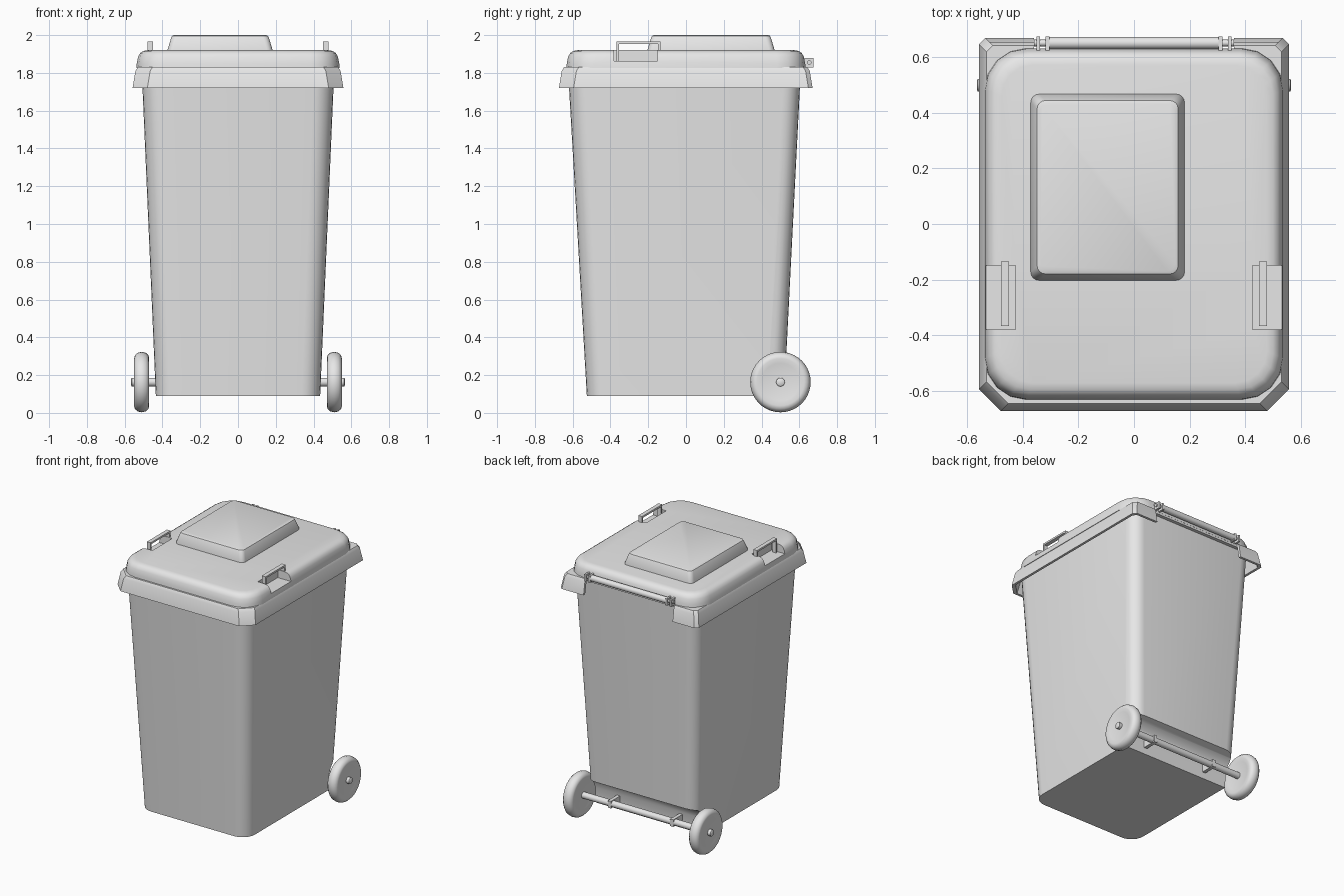
import bpy, bmesh, math
from mathutils import Matrix, Vector

cube = bpy.data.objects.get("Cube")
if cube:
    bpy.data.objects.remove(cube, do_unlink=True)

grey = bpy.data.materials.new("plain grey plastic")
grey.use_nodes = True
grey.diffuse_color = (0.8, 0.8, 0.8, 1)
grey.node_tree.nodes["Principled BSDF"].inputs["Base Color"].default_value = (0.8, 0.8, 0.8, 1)


def finish(bm, name):
    bmesh.ops.recalc_face_normals(bm, faces=bm.faces)
    mesh = bpy.data.meshes.new(name)
    bm.to_mesh(mesh)
    bm.free()
    mesh.materials.append(grey)
    obj = bpy.data.objects.new(name, mesh)
    bpy.context.collection.objects.link(obj)
    return obj


def activate(obj):
    bpy.ops.object.select_all(action="DESELECT")
    obj.select_set(True)
    bpy.context.view_layer.objects.active = obj


def smooth(obj, angle=40):
    activate(obj)
    bpy.ops.object.shade_smooth_by_angle(angle=math.radians(angle))


def cut(obj, cutter):
    cutter.hide_render = True
    mod = obj.modifiers.new("cut", "BOOLEAN")
    mod.operation = "DIFFERENCE"
    mod.object = cutter
    activate(obj)
    bpy.ops.object.modifier_apply(modifier=mod.name)
    bpy.data.objects.remove(cutter, do_unlink=True)


def outline(x0, x1, y0, y1, front_r, back_r, steps, z):
    """Rounded rectangle with separate front and back corner radii."""
    corners = [(x1 - back_r, y1 - back_r, back_r), (x0 + back_r, y1 - back_r, back_r),
               (x0 + front_r, y0 + front_r, front_r), (x1 - front_r, y0 + front_r, front_r)]
    pts = []
    for i, (cx, cy, r) in enumerate(corners):
        for k in range(steps + 1):
            a = math.pi / 2 * (i + k / steps)
            pts.append(Vector((cx + r * math.cos(a), cy + r * math.sin(a), z)))
    return pts


def loft(name, rings, closed=False):
    """Skin a stack of outlines; closed joins the last ring to the first."""
    bm = bmesh.new()
    loops = [[bm.verts.new(p) for p in ring] for ring in rings]
    n = len(loops[0])
    pairs = list(zip(loops, loops[1:]))
    if closed:
        pairs.append((loops[-1], loops[0]))
    else:
        bm.faces.new(loops[0])
        bm.faces.new(loops[-1])
    for a, b in pairs:
        for i in range(n):
            j = (i + 1) % n
            bm.faces.new((a[i], a[j], b[j], b[i]))
    return finish(bm, name)


def box(name, x, y, z):
    bm = bmesh.new()
    bmesh.ops.create_cube(bm, size=1)
    for v in bm.verts:
        v.co = [lo + (c + 0.5) * (hi - lo) for c, (lo, hi) in zip(v.co, (x, y, z))]
    return finish(bm, name)


def lathe_x(name, profile, centre, steps=32):
    """Closed solid turned about the x axis from (x, radius) pairs."""
    rings = []
    for x, r in profile:
        rings.append([Vector((x, r * math.cos(2 * math.pi * i / steps),
                              r * math.sin(2 * math.pi * i / steps))) + Vector(centre)
                      for i in range(steps)])
    obj = loft(name, rings)
    smooth(obj)
    return obj


# Tapered body with rounded corners
body = loft("body", [
    outline(-0.435, 0.435, -0.525, 0.52, 0.1, 0.09, 6, 0.09),
    outline(-0.51, 0.51, -0.625, 0.608, 0.11, 0.09, 6, 1.82)])

# Axle recess across the lower back
recess = [(0.42, 0), (0.42, 0.2), (0.44, 0.25), (0.48, 0.285), (0.56, 0.31), (0.8, 0.31), (0.8, 0)]
cut(body, loft("recess_cutter", [[Vector((x, y, z)) for y, z in recess] for x in (-0.7, 0.7)]))
smooth(body)

# Overhanging rim skirt, hollow underneath, chamfered at the front
rim_section = [(0.015, 1.81), (0.027, 1.83), (0.11, 1.83), (0.11, 1.81), (0.035, 1.81), (0.018, 1.72), (0, 1.72)]
rim = loft("rim", [outline(-0.558 + d, 0.558 - d, -0.673 + d, 0.67 - d,
                           0.078, 0.022, 1, z) for d, z in rim_section], closed=True)
cut(rim, box("hinge_gap_cutter", (-0.36, 0.36), (0.632, 0.8), (1.6, 1.95)))
smooth(rim, 30)

# Domed lid
lid_section = [(0, 1.825), (0.002, 1.85), (0.009, 1.885), (0.02, 1.905), (0.037, 1.916), (0.06, 1.92)]
lid = loft("lid", [outline(-0.538 + d, 0.538 - d, -0.633 + d, 0.633 - d,
                           0.15 - d * 0.6, 0.15 - d * 0.6, 4, z) for d, z in lid_section])
for s in (-1, 1):
    cut(lid, box("grip_cutter", sorted((s * 0.427, s * 0.7)), (-0.38, -0.15), (1.862, 2.1)))
smooth(lid)

# Raised off-centre panel on the lid
panel_section = [(0, 1.91), (0, 1.925), (0.018, 1.985), (0.023, 1.996), (0.033, 2.0)]
panel = loft("lid_panel", [outline(-0.372 + d, 0.182 - d, -0.203 + d, 0.468 - d,
                                   0.03, 0.03, 4, z) for d, z in panel_section])
smooth(panel)

for s, side in ((1, "left"), (-1, "right")):
    # Lid grip: a rail on two legs over the cut-out
    gx = sorted((s * 0.45, s * 0.48))
    box(side + "_grip_rail", gx, (-0.368, -0.135), (1.952, 1.965))
    box(side + "_grip_front_leg", gx, (-0.368, -0.356), (1.86, 1.953))
    box(side + "_grip_back_leg", gx, (-0.147, -0.135), (1.86, 1.953))

    # Wheel with a rounded tyre
    half = [(0.03, 0.02), (0.034, 0.1), (0.04, 0.125), (0.036, 0.142), (0.022, 0.155)]
    tyre = [(-x, r) for x, r in half] + [(0, 0.16)] + half[::-1]
    lathe_x(side + "_wheel", tyre, (s * 0.51, 0.5, 0.163), 40)

    # Axle hanger
    box(side + "_axle_hanger", sorted((s * 0.24, s * 0.265)), (0.41, 0.525), (0.138, 0.19))

    # Hinge lugs and end collar
    for lx in (0.305, 0.338):
        box(side + "_hinge_lug", sorted((s * lx, s * (lx + 0.014))), (0.6, 0.675), (1.828, 1.878))
    lathe_x(side + "_hinge_pin", [(-0.03, 0.012), (0.03, 0.012)], (s * 0.33, 0.652, 1.855), 16)

# Axle and hinge bar
lathe_x("axle", [(-0.566, 0.018), (-0.562, 0.023), (0.562, 0.023), (0.566, 0.018)], (0, 0.5, 0.163), 16)
lathe_x("hinge_bar", [(-0.305, 0.022), (0.305, 0.022)], (0, 0.652, 1.855), 20)
